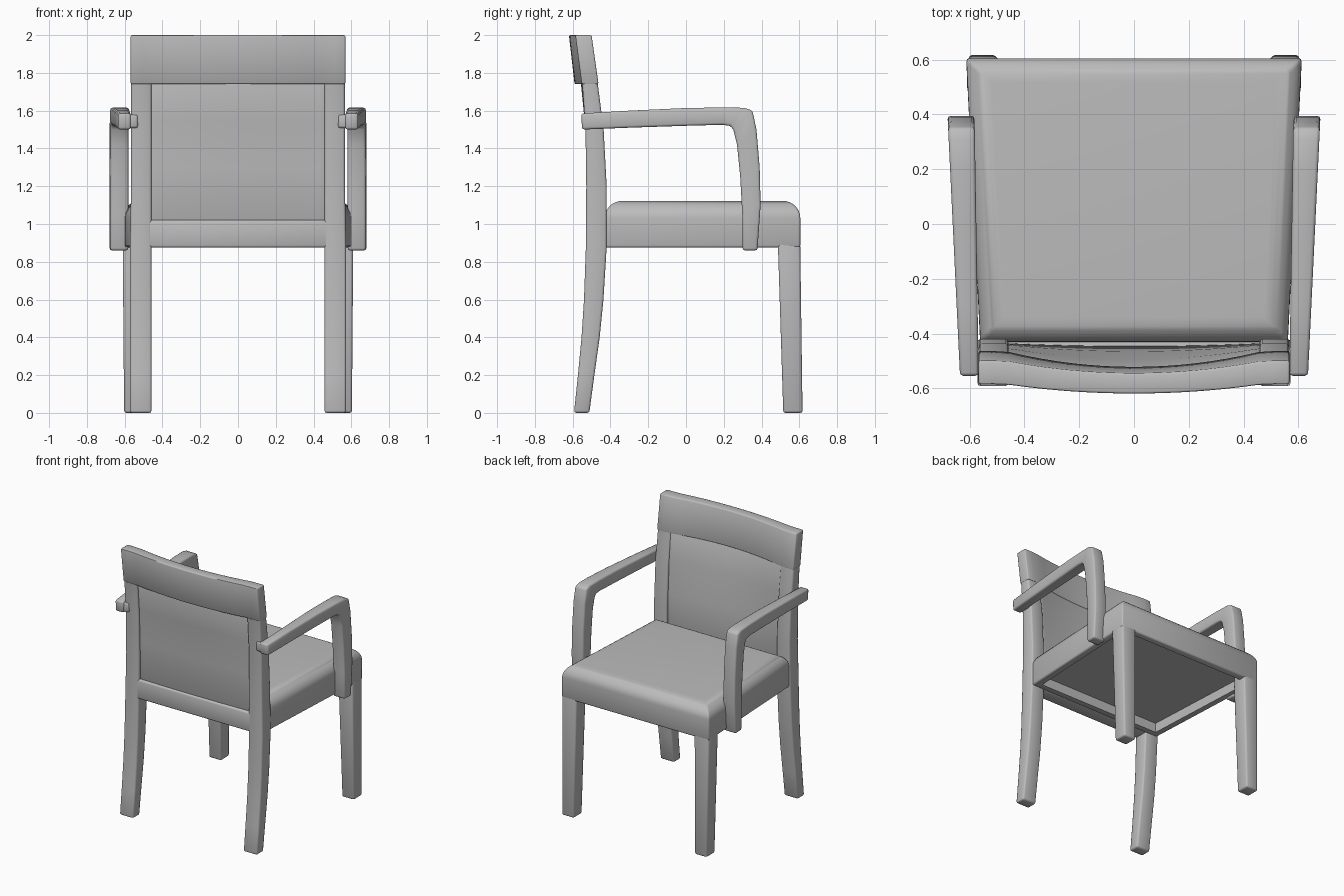
import bpy, bmesh, math

cube = bpy.data.objects.get("Cube")
if cube:
    bpy.data.objects.remove(cube, do_unlink=True)

grey = bpy.data.materials.new("plain grey")
grey.use_nodes = True
grey.diffuse_color = (0.5, 0.5, 0.5, 1)
grey.node_tree.nodes["Principled BSDF"].inputs["Base Color"].default_value = (0.5, 0.5, 0.5, 1)


def loft(name, sections, bevel=0.012, round_top=0.0, recess=0.0):
    """Skin a row of matching sections, cap the ends and soften the edges."""
    bm = bmesh.new()
    rings = [[bm.verts.new(p) for p in s] for s in sections]
    n = len(rings[0])
    for a, b in zip(rings, rings[1:]):
        for i in range(n):
            j = (i + 1) % n
            bm.faces.new((a[i], a[j], b[j], b[i]))
    bm.faces.new(rings[0][::-1])
    bm.faces.new(rings[-1])
    bmesh.ops.recalc_face_normals(bm, faces=bm.faces)
    if round_top:
        top = max(v.co.z for v in bm.verts)
        rim = [e for e in bm.edges if all(v.co.z > top - 0.001 for v in e.verts)]
        bmesh.ops.bevel(bm, geom=rim, offset=round_top, segments=8, profile=0.5, affect='EDGES')
    sharp = [e for e in bm.edges if e.calc_face_angle(0) > math.radians(40)]
    bmesh.ops.bevel(bm, geom=sharp, offset=bevel, segments=2, profile=0.5, affect='EDGES')
    if recess:
        bottom = min(bm.faces, key=lambda f: f.calc_center_median().z)
        for thickness in (0.055, 0.002):
            bmesh.ops.inset_region(bm, faces=[bottom], thickness=thickness)
        bmesh.ops.translate(bm, verts=bottom.verts, vec=(0, 0, recess))
    mesh = bpy.data.meshes.new(name)
    bm.to_mesh(mesh)
    bm.free()
    mesh.materials.append(grey)
    obj = bpy.data.objects.new(name, mesh)
    bpy.context.collection.objects.link(obj)
    bpy.ops.object.select_all(action='DESELECT')
    obj.select_set(True)
    bpy.context.view_layer.objects.active = obj
    bpy.ops.object.shade_smooth_by_angle(angle=math.radians(50))


def rect(x0, x1, y0, y1, z):
    return [(x0, y0, z), (x1, y0, z), (x1, y1, z), (x0, y1, z)]


def pair(name, sections):
    """Build a part on both sides."""
    for side, s in (("left", 1), ("right", -1)):
        loft(f"{side}_{name}", [[(s * x, y, z) for x, y, z in sec] for sec in sections])


def bowed_slab(name, half, rows, steps=20):
    """Sweep rows of (z, back y, back bow, front y, front bow) across x."""
    sections = []
    for i in range(steps + 1):
        x = half * (2 * i / steps - 1)
        k = max(0, 1 - (x / 0.47) ** 2)
        back = [(x, y - bow * k, z) for z, y, bow, _, _ in rows]
        front = [(x, y - bow * k, z) for z, _, _, y, bow in rows]
        sections.append(back + front[::-1])
    loft(name, sections, bevel=0.008)


# Curved back posts that run down into the rear legs
post = [(0, -0.593, -0.512), (0.2, -0.572, -0.485), (0.4, -0.553, -0.457), (0.6, -0.54, -0.437),
        (0.88, -0.53, -0.42), (1.2, -0.528, -0.42), (1.5, -0.532, -0.436),
        (1.75, -0.55, -0.468), (1.98, -0.576, -0.503)]
pair("back_post", [rect(0.458, 0.572 if z < 1 else 0.566, a, b, z) for z, a, b in post])

# Tapered front legs
pair("front_leg", [rect(0.503, 0.603, 0.515, 0.617, 0), rect(0.49, 0.61, 0.487, 0.605, 0.88),
                   rect(0.49, 0.6, 0.495, 0.595, 0.94)])

# One-piece upholstered seat, rounded on top and hollow underneath
loft("seat", [[(-0.562, -0.43, z), (0.562, -0.43, z), (0.613, 0.605, z), (-0.613, 0.605, z)]
              for z in (0.875, 1.122)], round_top=0.09, recess=0.07)
loft("back_rail", [rect(-0.53, 0.53, -0.528, -0.42, z) for z in (0.875, 1.02)])

# Backrest panel, almost flat at the seat and bowed where it meets the top rail
bowed_slab("back_panel", 0.48, [(1.0, -0.505, 0.008, -0.435, 0.01), (1.3, -0.507, 0.012, -0.44, 0.025),
                                (1.55, -0.517, 0.02, -0.452, 0.042), (1.78, -0.535, 0.025, -0.474, 0.058)])
bowed_slab("top_rail", 0.568, [(1.74, -0.552, 0.038, -0.463, 0.058), (2.0, -0.586, 0.034, -0.5, 0.045)])

# Armrests bending down into their front supports: outer then inner (y, z)
arm = [(-0.555, 1.585, -0.55, 1.5), (-0.3, 1.6, -0.3, 1.51), (0, 1.614, 0, 1.52),
       (0.2, 1.617, 0.19, 1.525), (0.31, 1.615, 0.235, 1.52), (0.352, 1.6, 0.25, 1.5),
       (0.373, 1.5, 0.27, 1.42), (0.39, 1.3, 0.287, 1.25),
       (0.395, 1.1, 0.298, 1.05), (0.378, 0.86, 0.3, 0.86)]


def arm_point(y, z, outer):
    return (0.662 + 0.048 * y if outer else 0.576 + 0.016 * y, y, z)


pair("armrest", [[arm_point(oy, oz, False), arm_point(oy, oz, True),
                  arm_point(iy, iz, True), arm_point(iy, iz, False)] for oy, oz, iy, iz in arm])

# Short blocks joining the armrests to the back posts
pair("arm_joint", [rect(0.53, 0.61, -0.545, -0.45, z) for z in (1.508, 1.58)])
